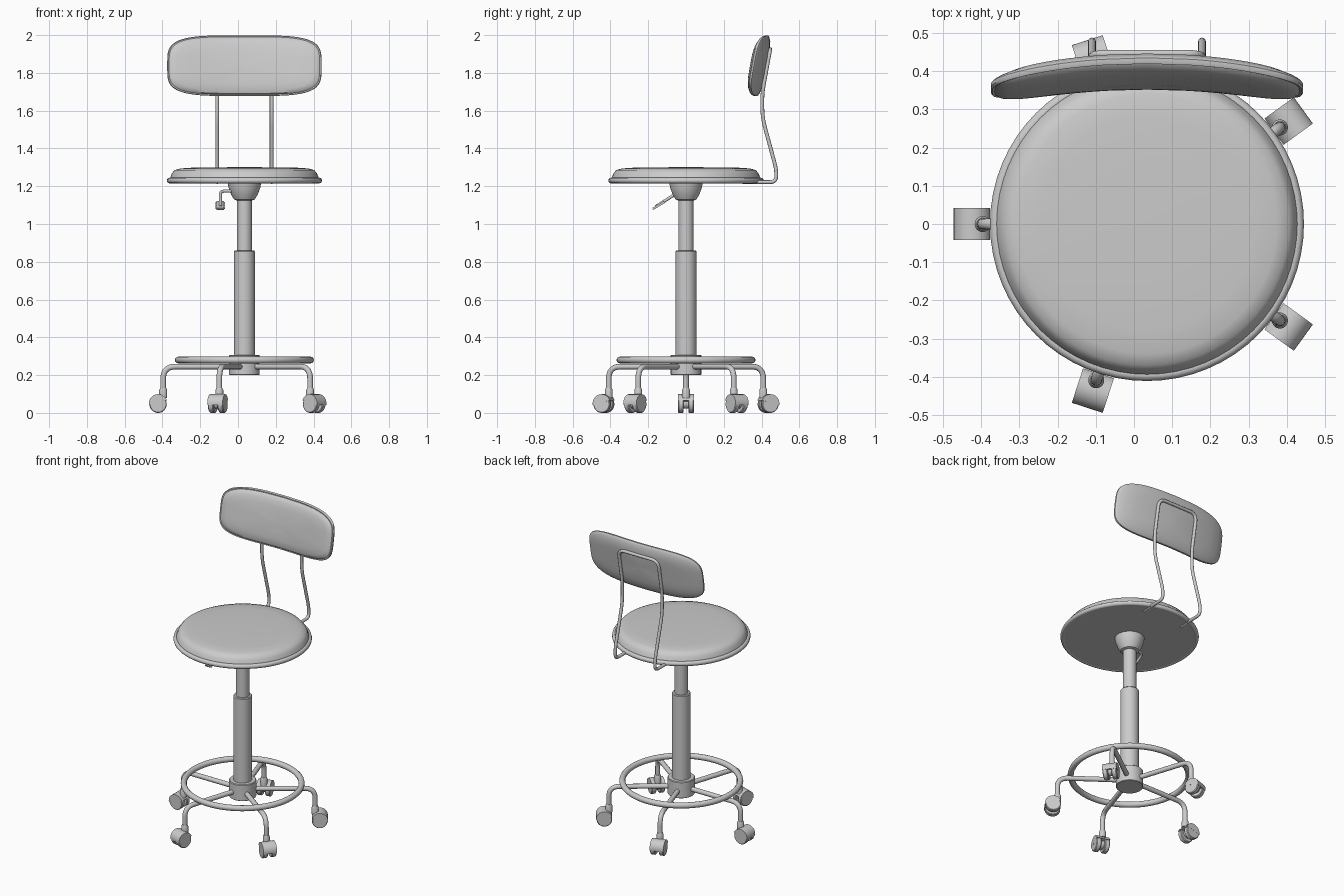
import bpy, bmesh, math
from mathutils import Vector, Matrix

if "Cube" in bpy.data.objects:
    bpy.data.objects.remove(bpy.data.objects["Cube"])

CX = 0.034  # column axis


def add_mesh(name, bm, mat=None):
    bmesh.ops.recalc_face_normals(bm, faces=bm.faces)
    me = bpy.data.meshes.new(name)
    bm.to_mesh(me)
    bm.free()
    ob = bpy.data.objects.new(name, me)
    bpy.context.collection.objects.link(ob)
    if mat:
        me.transform(mat)
    return ob


def loft(name, rings, mat=None):
    """Skin equal-length closed rings and cap both ends."""
    bm = bmesh.new()
    rows = [[bm.verts.new(p) for p in r] for r in rings]
    n = len(rows[0])
    for a, b in zip(rows, rows[1:]):
        for i in range(n):
            j = (i + 1) % n
            bm.faces.new((a[i], a[j], b[j], b[i]))
    bm.faces.new(rows[0])
    bm.faces.new(rows[-1])
    return add_mesh(name, bm, mat)


def lathe(name, profile, mat=None, n=48):
    """Revolve (radius, z) points about z."""
    rings = [[(r * math.cos(2 * math.pi * i / n), r * math.sin(2 * math.pi * i / n), z)
              for i in range(n)] for r, z in profile]
    return loft(name, rings, mat or Matrix.Translation((CX, 0, 0)))


def tube(name, pts, radius, fillet=0.04, mat=None):
    """Round tube along a polyline with softened corners."""
    pts = [Vector(p) for p in pts]
    path = [pts[0]]
    for a, b, c in zip(pts, pts[1:], pts[2:]):
        f = min(fillet, (a - b).length * 0.48, (c - b).length * 0.48)
        p, q = b + (a - b).normalized() * f, b + (c - b).normalized() * f
        for k in range(8):
            t = k / 7
            path.append(p * (1 - t) ** 2 + b * 2 * t * (1 - t) + q * t * t)
    path.append(pts[-1])
    cu = bpy.data.curves.new(name, 'CURVE')
    cu.dimensions = '3D'
    cu.bevel_depth = radius
    cu.bevel_resolution = 4
    cu.use_fill_caps = True
    sp = cu.splines.new('POLY')
    sp.points.add(len(path) - 1)
    for s, p in zip(sp.points, path):
        s.co = (*((mat @ p) if mat else p), 1)
    ob = bpy.data.objects.new(name, cu)
    bpy.context.collection.objects.link(ob)
    bpy.context.view_layer.objects.active = ob
    bpy.ops.object.select_all(action='DESELECT')
    ob.select_set(True)
    bpy.ops.object.convert(target='MESH')


def torus(name, major, minor, z):
    bpy.ops.mesh.primitive_torus_add(location=(CX, 0, z), major_radius=major, minor_radius=minor,
                                     major_segments=64, minor_segments=12)
    bpy.context.object.name = name


# Seat: base plate, domed cushion and piping
lathe("seat", [(0.02, 1.217), (0.395, 1.217), (0.398, 1.235), (0.391, 1.25), (0.384, 1.268), (0.37, 1.285),
               (0.34, 1.294), (0.28, 1.298), (0.15, 1.3), (0.02, 1.301)], n=64)
torus("seat_piping", 0.396, 0.015, 1.23)

# Column, seat mount and hub
lathe("seat_mount", [(0.042, 1.125), (0.055, 1.13), (0.07, 1.155), (0.085, 1.195), (0.088, 1.22)])
lathe("upper_column", [(0.04, 0.84), (0.04, 1.13)])
lathe("lower_column", [(0.055, 0.28), (0.055, 0.855), (0.051, 0.86)])
lathe("base_hub", [(0.078, 0.2), (0.081, 0.203), (0.081, 0.303), (0.077, 0.307)])
torus("foot_ring", 0.35, 0.018, 0.28)


# Curved, tilted backrest pad built from scaled rounded outlines
def pad_ring(su, sv, w, n=72):
    out = []
    for i in range(n):
        t = 2 * math.pi * i / n
        c, s = math.cos(t), math.sin(t)
        u = 0.409 * su * math.copysign(abs(c) ** 0.5, c)
        v = 0.161 * sv * math.copysign(abs(s) ** 0.5, s)
        y = 0.403 + w + 0.18 * v - 0.047 * (u / 0.41) ** 2
        out.append((CX + u, y, 1.838 + v))
    return out


loft("backrest_pad", [pad_ring(*r) for r in [
    (0.03, 0.03, -0.036), (0.4, 0.35, -0.035), (0.7, 0.6, -0.033), (0.88, 0.8, -0.028), (0.95, 0.91, -0.02),
    (0.975, 0.95, -0.011), (0.99, 0.985, -0.012), (1, 1, -0.006), (1, 1, 0.003), (0.985, 0.97, 0.008),
    (0.96, 0.92, 0.012), (0.88, 0.8, 0.02), (0.7, 0.6, 0.024), (0.4, 0.35, 0.026), (0.03, 0.03, 0.026)]])

# Backrest frame: one bent rod, mirrored side profile
side = [(0.3, 1.222), (0.478, 1.222), (0.478, 1.29), (0.405, 1.56), (0.403, 1.69), (0.446, 1.925)]
left = [(CX - 0.144, y, z) for y, z in side]
right = [(CX + 0.144, y, z) for y, z in reversed(side)]
tube("backrest_frame", left + right, 0.01, 0.05)

# Height lever and paddle
tube("lever_rod", [(CX, -0.02, 1.175), (-0.093, -0.03, 1.175), (-0.093, -0.16, 1.092)], 0.008, 0.03)
bm = bmesh.new()
bmesh.ops.create_cube(bm, size=1, matrix=Matrix.Translation((-0.093, -0.145, 1.098))
                      @ Matrix.Rotation(math.radians(31), 4, 'X') @ Matrix.Diagonal((0.05, 0.08, 0.012, 1)))
bmesh.ops.bevel(bm, geom=[e for e in bm.edges], offset=0.005, segments=2, affect='EDGES')
add_mesh("lever_paddle", bm)


# Five legs with twin-wheel castors
def disc(name, profile, x, z, mat, n=32):
    """Lathe about the local y axis."""
    m = mat @ Matrix.Translation((x, 0, z)) @ Matrix.Rotation(math.radians(-90), 4, 'X')
    lathe(name, profile, m, n)


for k in range(5):
    m = Matrix.Translation((CX, 0, 0)) @ Matrix.Rotation(math.radians(180 + 72 * k), 4, 'Z')
    tube(f"leg_{k}", [(0.05, 0, 0.245), (0.43, 0, 0.245), (0.43, 0, 0.11)], 0.015, 0.075, m)
    lathe(f"castor_stem_{k}", [(0.021, 0.08), (0.021, 0.12), (0.016, 0.132)], m @ Matrix.Translation((0.43, 0, 0)), 24)
    for s in (-1, 1):
        disc(f"castor_wheel_{k}", [(0.042, s * 0.027 - 0.015), (0.046, s * 0.027 - 0.011),
                                   (0.046, s * 0.027 + 0.011), (0.042, s * 0.027 + 0.015)], 0.457, 0.046, m)
    disc(f"castor_axle_{k}", [(0.028, -0.014), (0.028, 0.014)], 0.457, 0.05, m)
    # hood: upper cover over both wheels
    arc = [(0.457 + 0.049 * math.cos(math.radians(a)), 0.05 + 0.049 * math.sin(math.radians(a)))
           for a in range(-10, 161, 10)]
    loft(f"castor_hood_{k}", [[(x, y, z) for x, z in arc] for y in (-0.0425, 0.0425)], m)

# Smooth shading with crisp edges
bpy.ops.object.select_all(action='SELECT')
bpy.context.view_layer.objects.active = bpy.context.selected_objects[0]
bpy.ops.object.shade_smooth_by_angle(angle=math.radians(35))
